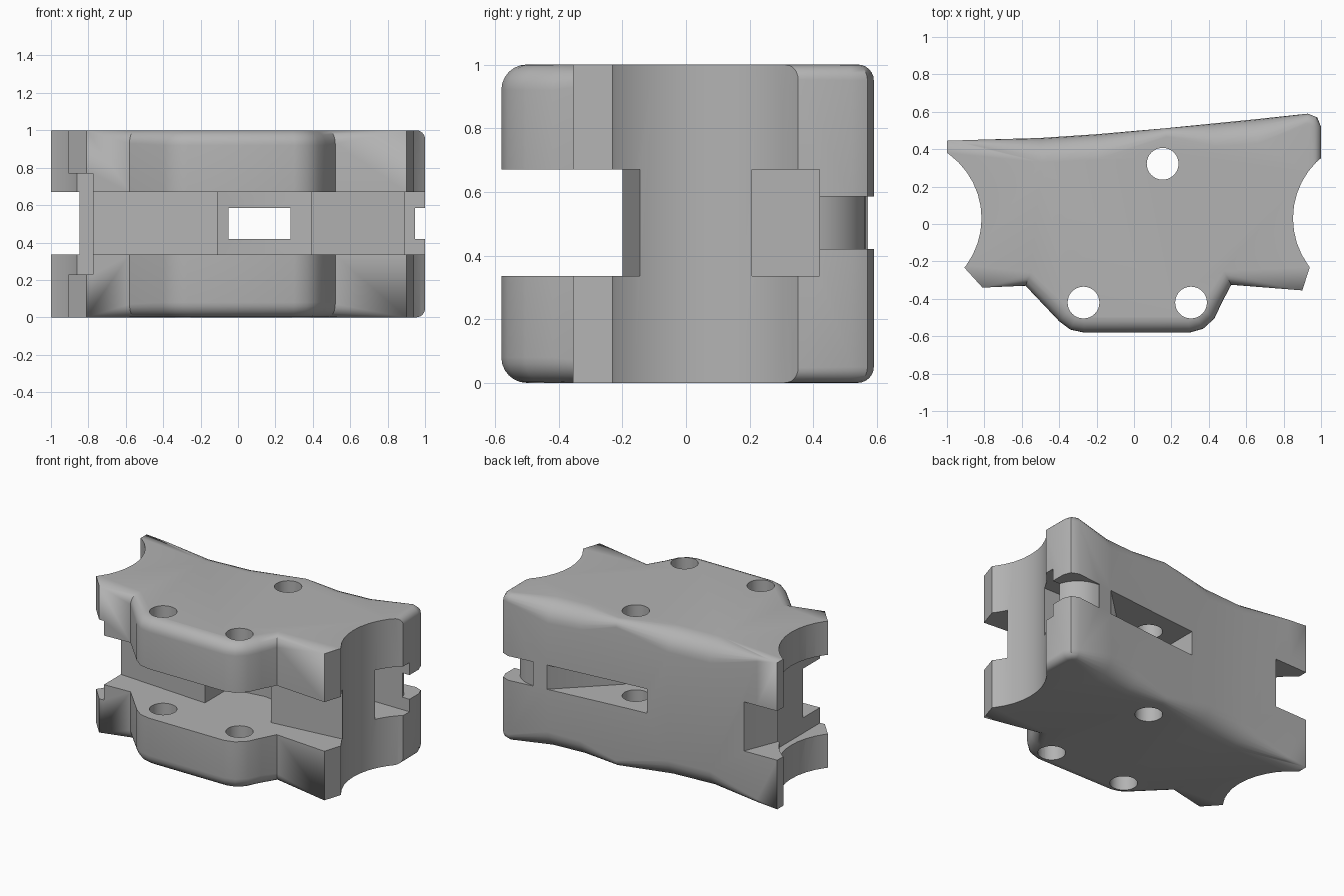
import bpy, bmesh, math
from mathutils import Vector

cube = bpy.data.objects.get("Cube")
if cube:
    bpy.data.objects.remove(cube, do_unlink=True)

grey = bpy.data.materials.new("plain_grey")
grey.use_nodes = True
COLOUR = (0.45, 0.45, 0.45, 1)
grey.diffuse_color = COLOUR
grey.node_tree.nodes["Principled BSDF"].inputs["Base Color"].default_value = COLOUR

# Slot heights: main slot, strap channel, side notch
SLOT, STRAP, NOTCH, FULL = (0.335, 0.67), (0.42, 0.585), (0.23, 0.77), (-0.1, 1.1)


def make_object(name, rings):
    """Loft a closed solid through a stack of equal-length rings."""
    bm = bmesh.new()
    loops = [[bm.verts.new(p) for p in ring] for ring in rings]
    n = len(loops[0])
    for low, high in zip(loops, loops[1:]):
        for i in range(n):
            j = (i + 1) % n
            bm.faces.new((low[i], low[j], high[j], high[i]))
    bm.faces.new(loops[0][::-1])
    bm.faces.new(loops[-1])
    bmesh.ops.remove_doubles(bm, verts=bm.verts[:], dist=1e-5)
    bmesh.ops.recalc_face_normals(bm, faces=bm.faces[:])
    mesh = bpy.data.meshes.new(name)
    bm.to_mesh(mesh)
    bm.free()
    mesh.materials.append(grey)
    obj = bpy.data.objects.new(name, mesh)
    bpy.context.collection.objects.link(obj)
    return obj


def prism(name, points, span):
    return make_object(name, [[(x, y, z) for x, y in points] for z in span])


def circle(cx, cy, r, n):
    return [(cx + r * math.cos(math.tau * i / n), cy + r * math.sin(math.tau * i / n))
            for i in range(n)]


def box(x0, x1, y0, y1):
    return [(x0, y0), (x1, y0), (x1, y1), (x0, y1)]


# Outline of the block: x, y, rounding radius of its top and bottom rim
outline = [
    (-0.91, -0.23, 0), (-0.81, -0.34, 0), (-0.58, -0.33, 0.07),
    (-0.40, -0.52, 0.08), (-0.34, -0.565, 0.08), (-0.27, -0.58, 0.08),
    (0.30, -0.58, 0.08), (0.37, -0.56, 0.08), (0.43, -0.505, 0.08),
    (0.47, -0.42, 0.08), (0.52, -0.325, 0.07), (0.90, -0.355, 0),
    (0.94, -0.23, 0), (1.0, 0.2, 0.045), (1.0, 0.52, 0.05),
    (0.98, 0.57, 0.05), (0.93, 0.59, 0.05), (0.65, 0.56, 0.13),
    (0.42, 0.537, 0.12), (0.17, 0.512, 0.045), (-0.2, 0.48, 0.13),
    (-0.5, 0.46, 0.13), (-0.85, 0.45, 0.03), (-1.0, 0.445, 0), (-1.0, 0.2, 0)]


def inward(i):
    """Mitred inward direction at one corner of the outline."""
    a, b, c = (Vector(outline[k % len(outline)][:2]) for k in (i - 1, i, i + 1))
    n1 = (b - a).normalized().orthogonal()
    n2 = (c - b).normalized().orthogonal()
    return (n1 + n2) / (1 + n1.dot(n2))


def rim(t, top):
    ring = []
    for i, (x, y, r) in enumerate(outline):
        d = inward(i) * r * (1 - math.cos(t))
        z = r * (1 - math.sin(t))
        ring.append((x + d.x, y + d.y, 1 - z if top else z))
    return ring


STEPS = 6
angles = [math.pi / 2 * k / STEPS for k in range(STEPS + 1)]
block = make_object("clamp_block", [rim(t, False) for t in reversed(angles)]
                    + [rim(t, True) for t in angles])

cutters = [
    # Concave ends
    prism("left_end_cut", circle(-1.24, 0.03, 0.425, 40), FULL),
    prism("right_end_cut", circle(1.275, 0.03, 0.425, 40), FULL),
    # Wide front slot with a deeper middle recess
    prism("front_slot_cut", [
        (-1.2, -0.8), (1.2, -0.8), (1.2, -0.11), (0.89, -0.145), (0.39, -0.2),
        (0.39, 0.055), (0.14, 0.09), (-0.11, 0.055), (-0.11, -0.2),
        (-0.775, -0.155), (-1.2, -0.155)], SLOT),
    # Notch in the left end and its opening to the back
    prism("left_notch_cut", box(-1.3, -0.775, -0.155, 0.22), NOTCH),
    prism("left_horn_cut", box(-1.3, -0.775, -0.8, -0.1), NOTCH),
    prism("left_back_cut", [(-1.3, 0.2), (-0.855, 0.2), (-0.755, 0.45),
                            (-0.7, 0.6), (-1.3, 0.6)], SLOT),
    # Pocket in the right end
    prism("right_pocket_cut", box(0.72, 1.3, 0.207, 0.42), SLOT),
    # Strap channel from the recess to the back
    prism("back_window_cut", [(-0.05, 0.03), (0.28, 0.03), (0.28, 0.2),
                              (0.655, 0.56), (0.7, 0.7), (-0.05, 0.7)], STRAP),
    # Curved strap groove around the right back corner
    prism("corner_groove_cut",
          [(0.755 + 0.2 * math.cos(a), 0.365 + 0.2 * math.sin(a))
           for a in [math.radians(12 + 78 * k / 8) for k in range(9)]]
          + [(0.755, 0.8), (1.2, 0.8), (1.2, 0.407)], STRAP)]

# Bolt holes
for x, y in ((-0.27, -0.42), (0.305, -0.42), (0.153, 0.322)):
    cutters.append(prism("bolt_hole_cut", circle(x, y, 0.085, 32), FULL))

bpy.context.view_layer.objects.active = block
for cutter in cutters:
    mod = block.modifiers.new(cutter.name, 'BOOLEAN')
    mod.operation = 'DIFFERENCE'
    mod.solver = 'EXACT'
    mod.object = cutter
    bpy.ops.object.modifier_apply(modifier=mod.name)
    bpy.data.objects.remove(cutter, do_unlink=True)

bpy.ops.object.select_all(action='DESELECT')
block.select_set(True)
bpy.ops.object.shade_smooth_by_angle(angle=math.radians(30))
